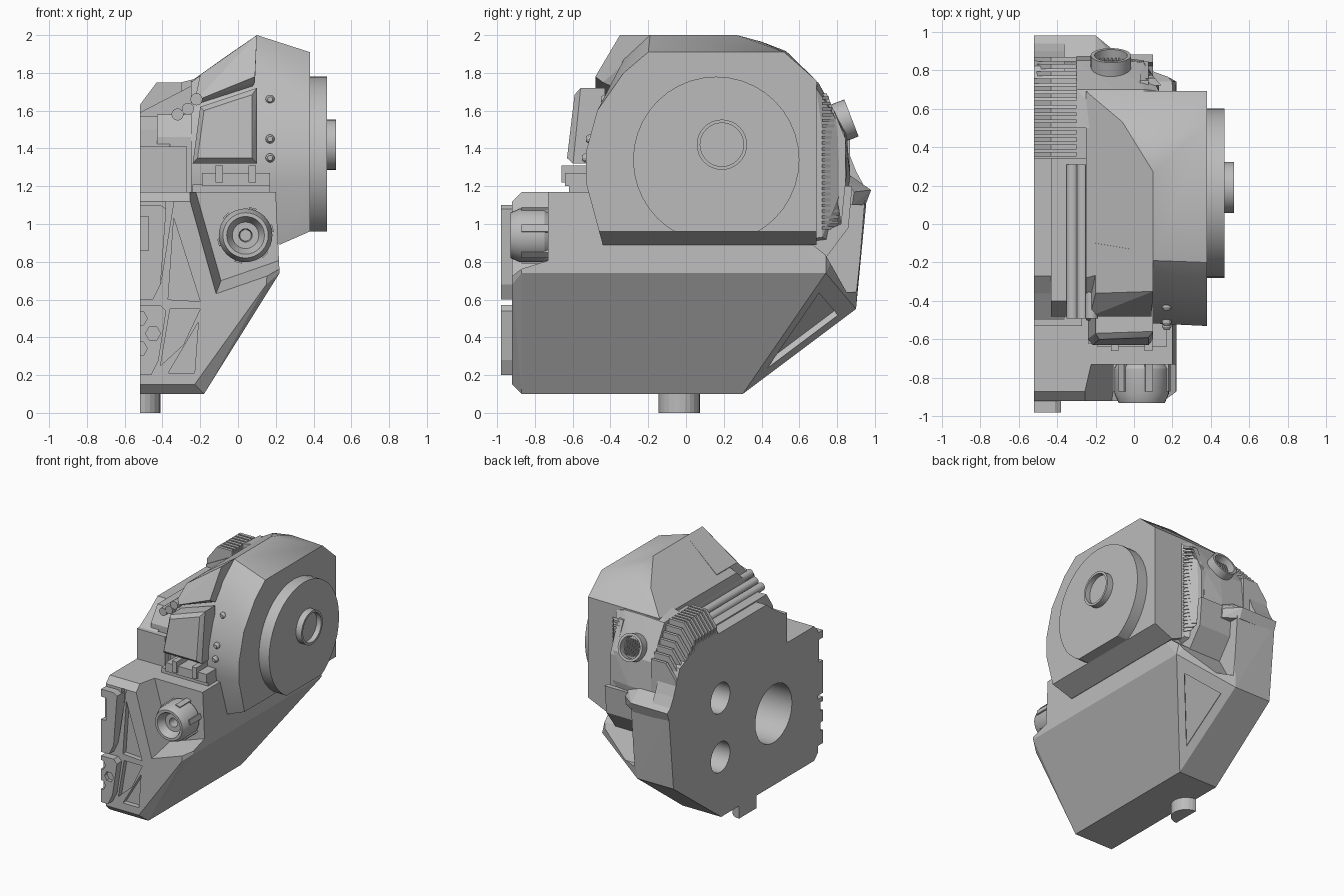
import bpy, bmesh, math
from mathutils import Vector

cube = bpy.data.objects.get("Cube")
if cube:
    bpy.data.objects.remove(cube, do_unlink=True)

CUT = -.52  # flat inner plane of the half torso

grey = bpy.data.materials.new("armour_grey")
grey.use_nodes = True
grey.diffuse_color = (.5, .5, .5, 1)
grey.node_tree.nodes["Principled BSDF"].inputs["Base Color"].default_value = (.5, .5, .5, 1)


def finish(name, bm, smooth=False):
    """Turn a bmesh into a named grey object."""
    bmesh.ops.recalc_face_normals(bm, faces=bm.faces)
    mesh = bpy.data.meshes.new(name)
    bm.to_mesh(mesh)
    bm.free()
    mesh.materials.append(grey)
    obj = bpy.data.objects.new(name, mesh)
    bpy.context.collection.objects.link(obj)
    if smooth:
        bpy.ops.object.select_all(action='DESELECT')
        obj.select_set(True)
        bpy.context.view_layer.objects.active = obj
        bpy.ops.object.shade_smooth_by_angle(angle=math.radians(25))
    return obj


def hull(name, points, smooth=False):
    """Faceted convex solid around the points."""
    bm = bmesh.new()
    for p in points:
        bm.verts.new(p)
    result = bmesh.ops.convex_hull(bm, input=bm.verts)
    loose = [g for g in result["geom_interior"] if isinstance(g, bmesh.types.BMVert)]
    bmesh.ops.delete(bm, geom=loose, context='VERTS')
    bmesh.ops.dissolve_limit(bm, angle_limit=.02, verts=bm.verts, edges=bm.edges)
    return finish(name, bm, smooth)


def section(x, outline):
    return [(x, y, z) for y, z in outline]


def prism(name, outline, axis, start, end):
    """Extrude an outline, (y, z) along x or (x, z) along y."""
    place = (lambda a, b: (start, a, b)) if axis == 'x' else (lambda a, b: (a, start, b))
    bm = bmesh.new()
    face = bm.faces.new([bm.verts.new(place(a, b)) for a, b in outline])
    grown = bmesh.ops.extrude_face_region(bm, geom=[face])["geom"]
    shift = Vector((end - start, 0, 0)) if axis == 'x' else Vector((0, end - start, 0))
    bmesh.ops.translate(bm, vec=shift, verts=[g for g in grown if isinstance(g, bmesh.types.BMVert)])
    return finish(name, bm)


def box(name, x, y, z):
    return prism(name, [(x[0], z[0]), (x[1], z[0]), (x[1], z[1]), (x[0], z[1])], 'y', y[0], y[1])


def lathe(name, profile, origin, axis, steps=32):
    """Turn a (radius, height) profile around an axis."""
    bm = bmesh.new()
    verts = [bm.verts.new((r, 0, h)) for r, h in profile]
    edges = [bm.edges.new(pair) for pair in zip(verts, verts[1:])]
    bmesh.ops.spin(bm, geom=verts + edges, cent=(0, 0, 0), axis=(0, 0, 1),
                   angle=math.tau, steps=steps, use_duplicate=False)
    bmesh.ops.remove_doubles(bm, verts=bm.verts, dist=.0002)
    turn = Vector((0, 0, 1)).rotation_difference(Vector(axis)).to_matrix()
    bmesh.ops.rotate(bm, cent=(0, 0, 0), matrix=turn, verts=bm.verts)
    bmesh.ops.translate(bm, vec=origin, verts=bm.verts)
    return finish(name, bm, True)


def rod(name, radius, length, origin, axis, steps=32):
    return lathe(name, [(0, 0), (radius, 0), (radius, length), (0, length)], origin, axis, steps)


def carve(obj, cutter):
    """Subtract the cutter, then discard it."""
    mod = obj.modifiers.new("carve", 'BOOLEAN')
    mod.operation, mod.solver, mod.object = 'DIFFERENCE', 'EXACT', cutter
    bpy.context.view_layer.update()
    graph = bpy.context.evaluated_depsgraph_get()
    mesh = bpy.data.meshes.new_from_object(obj.evaluated_get(graph))
    obj.modifiers.clear()
    obj.data = mesh
    bpy.data.objects.remove(cutter, do_unlink=True)


# Lower body
side_low, side_high, rear_low = (.22, .74, .74), (-.18, .3, .1), (-.2, .9, .55)
body = hull("lower_body",
            section(CUT, [(-.92, .15), (-.87, .1), (.3, .1), (.9, .55), (.96, 1.17), (-.87, 1.17), (-.92, 1.12)])
            + [(-.23, -.92, .15), (.15, -.92, .68), (.18, -.92, 1.12), (-.18, -.87, .1)]
            + [(.22, -.87, .74), (.2, -.87, 1.17), (.2, .4, 1.17), (.2, .74, .83)]
            + [side_low, side_high, rear_low, (-.15, .95, 1.17)])

# Pocket around the front nozzle, open to the side
pocket = [(-.31, 1.3), (.4, 1.3), (.4, .8), (.23, .76), (-.12, .62)]
inner = [(-.26, 1.3), (.4, 1.3), (.4, .87), (.2, .82), (-.09, .7)]
carve(body, hull("pocket_cutter", [(x, -.95, z) for x, z in pocket] + [(x, -.73, z) for x, z in inner]))

# Open corner behind the shell, beside the back panel
carve(body, prism("corner_cutter", [(.66, .9), (.74, .835), (.85, .64), (1.1, .64), (1.1, 1.4), (.66, 1.4)],
                  'x', -.18, .5))

# Sunken truss panels on the front
for tri in ([(-.34, 1.03), (-.2, .59), (-.37, .6)], [(-.36, .55), (-.2, .55), (-.29, .36), (-.41, .25)],
            [(-.21, .48), (-.23, .21), (-.37, .21)], [(-.38, 1.12), (-.34, 1.12), (-.41, .68)]):
    carve(body, prism("truss_cutter", tri, 'y', -1, -.88))

# Sunken triangle on the rear chamfer
corners = [Vector(p) for p in (side_low, side_high, rear_low)]
middle = sum(corners, Vector()) / 3
normal = (corners[1] - corners[0]).cross(corners[2] - corners[0]).normalized() * .035
shrunk = [middle.lerp(p, .62) for p in corners]
carve(body, hull("chamfer_cutter", [p + normal * s for p in shrunk for s in (-1, 1)]))

# Sockets in the flat inner side
for y, z, radius, depth in ((-.36, .67, .23, .4), (.31, 1.05, .12, .22), (.31, .58, .12, .22)):
    carve(body, rod("socket_cutter", radius, depth, (CUT - .05, y, z), (1, 0, 0)))

# Upper shell with its sloped top and undercut
hull("upper_shell",
     section(.38, [(-.46, .96), (-.53, 1.22), (-.53, 1.38), (-.47, 1.6), (-.33, 1.8), (-.2, 1.91),
                   (.52, 1.91), (.69, 1.76), (.69, .96)])
     + section(.1, [(-.33, 1.87), (-.19, 2), (.27, 2), (.4, 1.965), (.53, 1.915), (.69, 1.76)])
     + section(-.06, [(.42, 1.89), (.53, 1.89)])
     + section(.22, [(-.44, .89), (.69, .89)])
     + section(-.25, [(-.46, 1.1), (-.5, 1.2), (-.5, 1.4), (-.44, 1.6), (-.28, 1.75), (.69, 1.755), (.69, 1.1)]),
     True)
hull("rear_shell",
     section(-.3, [(.5, 1.75), (.7, 1.74), (.85, 1.48), (.87, 1.25), (.8, .9), (.5, .9)])
     + section(-.1, [(.5, 1.8), (.7, 1.75), (.85, 1.48), (.87, 1.25), (.8, .9)])
     + section(.05, [(.5, 1.8), (.7, 1.75), (.84, 1.48), (.85, 1.25), (.78, .9)])
     + section(.13, [(.5, 1.75), (.69, 1.72), (.72, 1.5), (.72, .93), (.5, .9)]))

# Side hub, its disc flattened at the bottom
disc = lathe("hub_disc", [(0, -.05), (.44, -.05), (.44, .09), (0, .09)], (.38, .16, 1.34), (1, 0, 0), 40)
carve(disc, box("disc_cutter", (.2, .6), (-.5, .8), (.8, .96)))
lathe("hub_ring", [(0, 0), (.133, 0), (.133, .05), (.115, .05), (.115, .01), (0, .01)], (.47, .19, 1.42), (1, 0, 0))

# Neck core
prism("neck_core", [(-.5, 1.17), (-.5, 1.41), (-.36, 1.5), (-.27, 1.57), (.6, 1.57), (.82, 1.48), (.9, 1.28), (.96, 1.17)],
      'x', CUT, -.36)
prism("neck_step", [(-.48, 1.17), (-.48, 1.46), (-.4, 1.58), (.34, 1.58), (.34, 1.17)], 'x', -.43, -.2)
box("neck_lip", (CUT, -.27), (-.53, -.4), (1.17, 1.41))
for x, z in ((-.32, 1.58), (-.265, 1.61), (-.22, 1.66)):
    rod("neck_pipe", .032, .8, (x, -.49, z), (0, 1, 0), 16)

# Cooling fins
for i in range(14):
    y = .35 + i * .038
    top = 1.75 if y < .62 else 1.75 - (y - .62) * 1.05
    prism("cooling_fin", [(CUT, 1.2), (CUT, top - .12), (-.43, top), (-.3, top), (-.3, 1.2)], 'y', y, y + .025)
hull("fin_base", section(CUT, [(.34, 1.2), (.34, 1.59), (.6, 1.59), (.83, 1.38), (.86, 1.2)])
     + section(-.25, [(.34, 1.2), (.34, 1.73), (.6, 1.73), (.83, 1.49), (.86, 1.2)]))

# Brow slab over the shoulder plate
hull("brow_slab", [(.1, -.15, 2), (.1, -.35, 2), (.09, -.48, 1.78), (.09, -.44, 1.75), (-.2, -.1, 1.79),
                   (-.2, -.36, 1.79), (-.23, -.48, 1.65), (-.23, -.42, 1.63), (0, -.1, 1.6)])

# Shoulder plate with bevelled rim
rim = [(-.24, 1.32), (.1, 1.32), (.1, 1.72), (-.2, 1.62)]
hull("shoulder_plate", [(x, -.43, z) for x, z in rim] + [(x, -.73 + z * .1, z) for x, z in rim]
     + [(x * .85 - .01, -.762 + z * .1, 1.5 + (z - 1.5) * .84) for x, z in rim])

# Hinge bracket with clips
box("bracket_base", (-.24, .17), (-.62, -.45), (1.15, 1.21))
box("bracket_bar", (-.19, .17), (-.64, -.45), (1.2, 1.27))
for x in (-.1, .075):
    box("bracket_clip", (x - .02, x + .02), (-.66, -.5), (1.22, 1.31))

# Rivets
for y, z in ((-.41, 1.66), (-.49, 1.45), (-.51, 1.35)):
    lathe("rivet", [(0, 0), (.024, 0), (.024, .025), (.014, .04), (0, .04)], (.17, y, z), (0, -1, 0), 12)

# Front nozzle with grip ribs
lathe("front_nozzle", [(0, 0), (.13, 0), (.142, .02), (.142, .15), (.12, .2), (.1, .2), (.07, .14),
                       (.035, .14), (.03, .06), (0, .06)], (.04, -.73, .94), (0, -1, 0))
for i in range(6):
    a = math.tau * (i + .25) / 6
    c, s = math.cos(a), math.sin(a)
    hull("nozzle_rib", [(.04 + c * r - s * w, y, .94 + s * r + c * w)
                        for r in (.12, .15) for w in (-.02, .02) for y in (-.72, -.87)])

# Front centre plates
upper = prism("centre_plate_upper", [(CUT, .6), (-.45, .6), (-.41, .68), (-.38, 1.08), (-.41, 1.1), (CUT, 1.1)],
              'y', -.98, -.88)
carve(upper, box("slot_cutter", (-.6, -.475), (-1, -.93), (.86, 1.04)))
lower = prism("centre_plate_lower", [(CUT, .2), (-.46, .2), (-.42, .28), (-.38, .54), (-.41, .57), (CUT, .57)],
              'y', -.98, -.88)
for x, z in ((-.45, .42), (CUT, .5), (CUT, .34)):
    carve(lower, rod("hex_cutter", .04, .05, (x, -.95, z), (0, -1, 0), 6))

# Rear vent: louvres and rear frame
for i in range(24):
    z = .97 + i * .03
    reach = 1 if z < 1.45 else 1 - (z - 1.45) * 2.8
    tip = (.13 - .08 * reach, .72 + .09 * reach)
    hull("vent_louvre", [(x + d, y, z + h) for x, y in ((.13, .72), tip) for d in (-.04, .012) for h in (0, .016)])
hull("vent_edge", [(x, y + d, z) for y, z in ((.83, 1), (.83, 1.45), (.73, 1.69)) for x in (.03, .075) for d in (-.01, .015)])

# Exhaust pipe
lathe("exhaust_pipe", [(0, -.1), (.105, -.1), (.105, .06), (.085, .06), (.085, 0), (0, 0)],
      (-.12, .82, 1.54), (0, .93, .36))
for i in range(7):
    x = -.18 + i * .02
    hull("exhaust_bar", [(x + w, .83 + t * .36 + d, 1.54 - t * .93) for w in (0, .008)
                         for t in (-.06, .06) for d in (-.02, .01)])

# Back panel lip and the band curving under the shell
lip = [(.85, 1.27), (.98, 1.18), (.95, 1.1), (.85, 1.1)]
hull("rear_collar", section(CUT, lip) + section(-.2, lip))
hull("rear_collar_end", section(-.2, lip) + section(-.09, [(.85, 1.22), (.89, 1.17), (.88, 1.1), (.85, 1.1)]))
prism("rear_band", [(.66, .8), (.74, .82), (.86, .98), (.88, 1.2), (.84, 1.2), (.82, 1), (.66, .93)], 'x', -.2, .1)

# Mounting peg, halved at the inner plane
arc = [(CUT + .11 * math.cos(a), -.035 + .11 * math.sin(a))
       for a in (math.pi * (i / 12 - .5) for i in range(13))]
hull("mounting_peg", [(x, y, z) for x, y in arc for z in (0, .15)])
